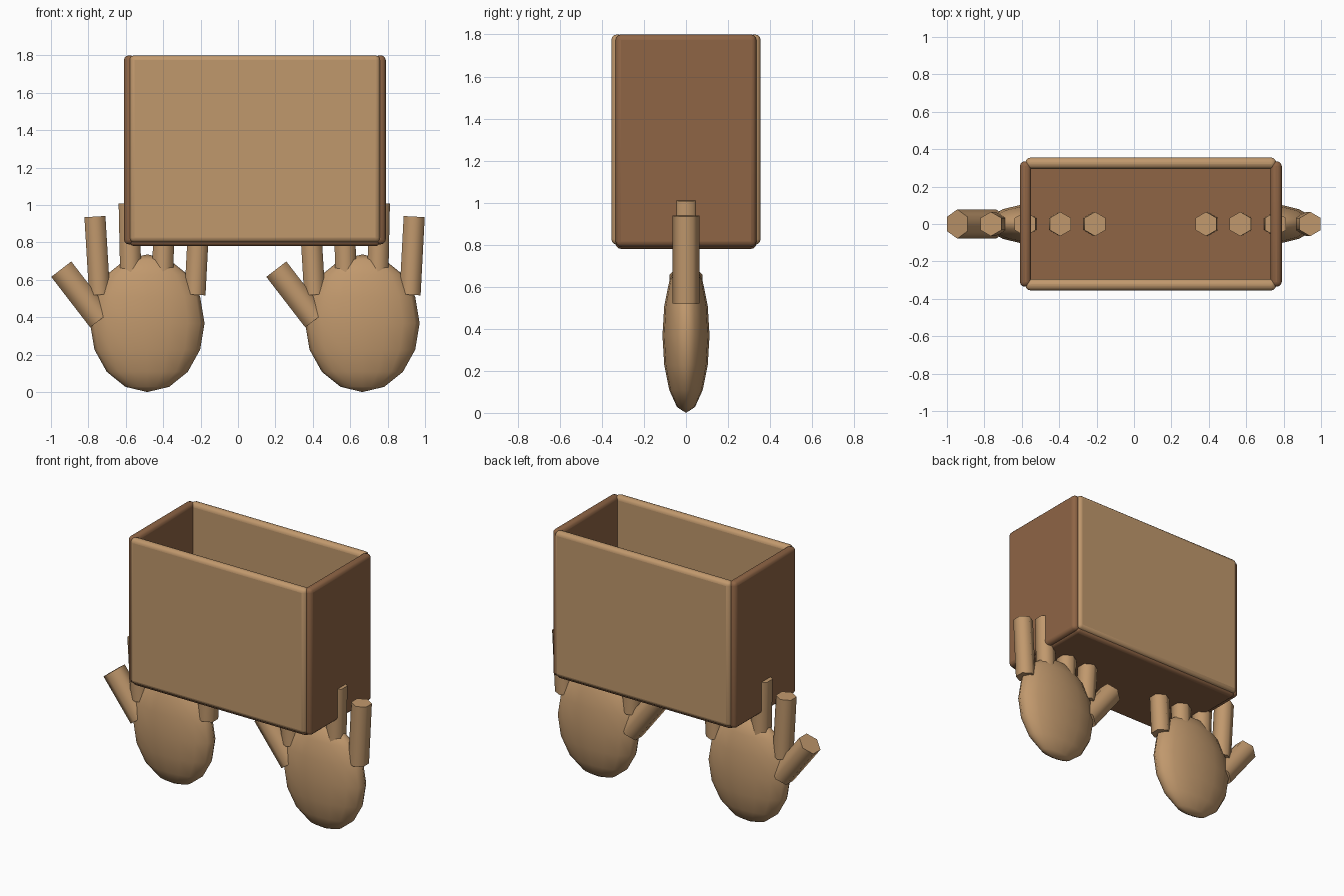
import bpy
import math
from mathutils import Vector

if "Cube" in bpy.data.objects:
    bpy.data.objects.remove(bpy.data.objects["Cube"])


def material(name, rgb):
    m = bpy.data.materials.new(name)
    m.diffuse_color = (*rgb, 1)
    m.use_nodes = True
    m.node_tree.nodes["Principled BSDF"].inputs["Base Color"].default_value = m.diffuse_color
    return m


TAN = material("light tan", (0.53, 0.315, 0.152))
BROWN = material("brown", (0.275, 0.13, 0.06))


def finish(name, mat, angle):
    ob = bpy.context.object
    ob.name = name
    ob.data.materials.append(mat)
    bpy.ops.object.transform_apply(location=False, rotation=False, scale=True)
    bpy.ops.object.shade_smooth_by_angle(angle=math.radians(angle))
    return ob


def panel(name, lo, hi, mat):
    """Board with rounded edges between two corners."""
    lo, hi = Vector(lo), Vector(hi)
    bpy.ops.mesh.primitive_cube_add(size=1, location=(lo + hi) / 2)
    bpy.context.object.scale = hi - lo
    ob = finish(name, mat, 40)
    bevel = ob.modifiers.new("rounded edges", 'BEVEL')
    bevel.width = 0.026
    bevel.segments = 3


def digit(name, base, tip, radius):
    """Six-sided finger from base to tip, given as (x, z)."""
    a, b = Vector((base[0], 0, base[1])), Vector((tip[0], 0, tip[1]))
    d = b - a
    bpy.ops.mesh.primitive_cylinder_add(
        vertices=6, radius=radius, depth=d.length, location=(a + b) / 2,
        rotation=(0, math.atan2(d.x, d.z), 0))
    finish(name, TAN, 70)


# open box
for side, y in (("front", -0.325), ("back", 0.325)):
    panel(side + "_panel", (-0.58, y - 0.03, 0.80), (0.76, y + 0.03, 1.8), TAN)
for side, x in (("left", -0.58), ("right", 0.76)):
    panel(side + "_panel", (x - 0.03, -0.335, 0.79), (x + 0.03, 0.335, 1.8), BROWN)
panel("floor_panel", (-0.58, -0.335, 0.78), (0.76, 0.335, 0.84), BROWN)

# two matching hands below the box
FINGERS = [((-0.74, 0.52), (-0.765, 0.938)), ((-0.573, 0.59), (-0.582, 1.01)),
           ((-0.403, 0.59), (-0.394, 1.01)), ((-0.23, 0.52), (-0.208, 0.938))]
for side, dx in (("left", 0), ("right", 1.15)):
    bpy.ops.mesh.primitive_uv_sphere_add(
        segments=16, ring_count=8, radius=1, location=(-0.485 + dx, 0, 0.368))
    bpy.context.object.scale = (0.306, 0.112, 0.368)
    finish(side + "_palm", TAN, 80)
    for i, (base, tip) in enumerate(FINGERS):
        digit(f"{side}_finger_{i + 1}", (base[0] + dx, base[1]),
              (tip[0] + dx, tip[1]), 0.065)
    digit(side + "_thumb", (-0.737 + dx, 0.387), (-0.945 + dx, 0.657), 0.078)
